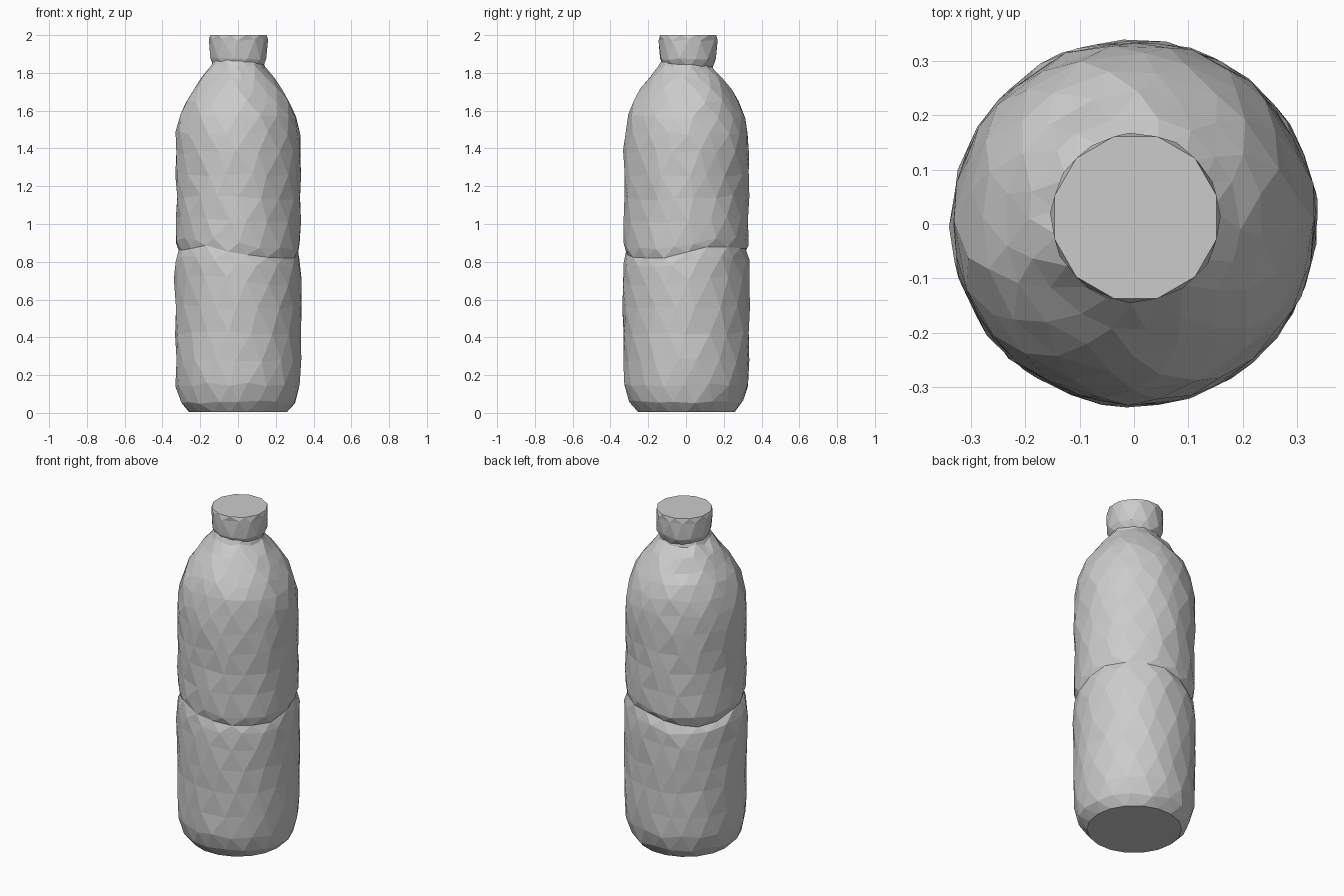
import bpy, bmesh, math, random
from math import sin, cos, pi

if "Cube" in bpy.data.objects:
    bpy.data.objects.remove(bpy.data.objects["Cube"])

random.seed(7)


def lathe(name, profile, sides, jitter=0.0, centre=(0, 0), shape=None):
    """Faceted turned form with staggered, slightly uneven rings."""
    bm = bmesh.new()
    rings = []
    last = len(profile) - 1
    for i, (r, z) in enumerate(profile):
        ring = []
        flat = i in (0, last)
        for k in range(sides):
            a = 2 * pi * (k + 0.5 * (i % 2)) / sides
            zz, rr = z, r
            if not flat:
                a += random.uniform(-0.18, 0.18) * 2 * pi / sides
                zz += random.uniform(-jitter, jitter)
                rr += random.uniform(-0.3, 0.3) * jitter
            if shape:
                rr, zz = shape(a, rr, zz)
            ring.append(bm.verts.new((centre[0] + rr * cos(a), centre[1] + rr * sin(a), zz)))
        rings.append(ring)
    # staggered triangle strips between rings
    for i in range(last):
        lo, hi = rings[i], rings[i + 1]
        for k in range(sides):
            n = (k + 1) % sides
            if i % 2 == 0:
                bm.faces.new((lo[k], lo[n], hi[k]))
                bm.faces.new((lo[n], hi[n], hi[k]))
            else:
                bm.faces.new((lo[k], hi[n], hi[k]))
                bm.faces.new((lo[k], lo[n], hi[n]))
    bm.faces.new(rings[0][::-1])
    bm.faces.new(rings[-1])
    bmesh.ops.recalc_face_normals(bm, faces=bm.faces)
    mesh = bpy.data.meshes.new(name)
    bm.to_mesh(mesh)
    bm.free()
    obj = bpy.data.objects.new(name, mesh)
    bpy.context.collection.objects.link(obj)
    return obj


def pinched_waist(a, r, z):
    """Wavy crease round the middle, deepest at the left and back."""
    crease_z = 0.85 + 0.03 * sin(2 * a)
    near = max(0.0, 1 - abs(z - 0.85) / 0.35)
    z += (crease_z - 0.85) * near
    depth = 0.012 + 0.012 * max(0.0, cos(a - 0.8 * pi))
    return r - depth * math.exp(-((z - crease_z) / 0.03) ** 2), z


# Bottle body: rounded foot, creased waist, domed shoulder and neck
body_profile = [
    (0.26, 0.005), (0.305, 0.06), (0.33, 0.15), (0.336, 0.28), (0.335, 0.42),
    (0.337, 0.56), (0.337, 0.70), (0.335, 0.80), (0.333, 0.85), (0.332, 0.90),
    (0.332, 1.02), (0.331, 1.14), (0.333, 1.26), (0.334, 1.38), (0.328, 1.48),
    (0.310, 1.57), (0.280, 1.645), (0.240, 1.71), (0.195, 1.77), (0.145, 1.83),
    (0.125, 1.88)]
lathe("bottle_body", body_profile, 18, 0.012, (0, 0.002), pinched_waist)

# Screw cap: short faceted drum, narrowing at the lower rim
cap_profile = [(0.13, 1.83), (0.152, 1.875), (0.157, 1.975), (0.154, 2.0)]
lathe("bottle_cap", cap_profile, 12, 0.007, (0.003, 0.012))
